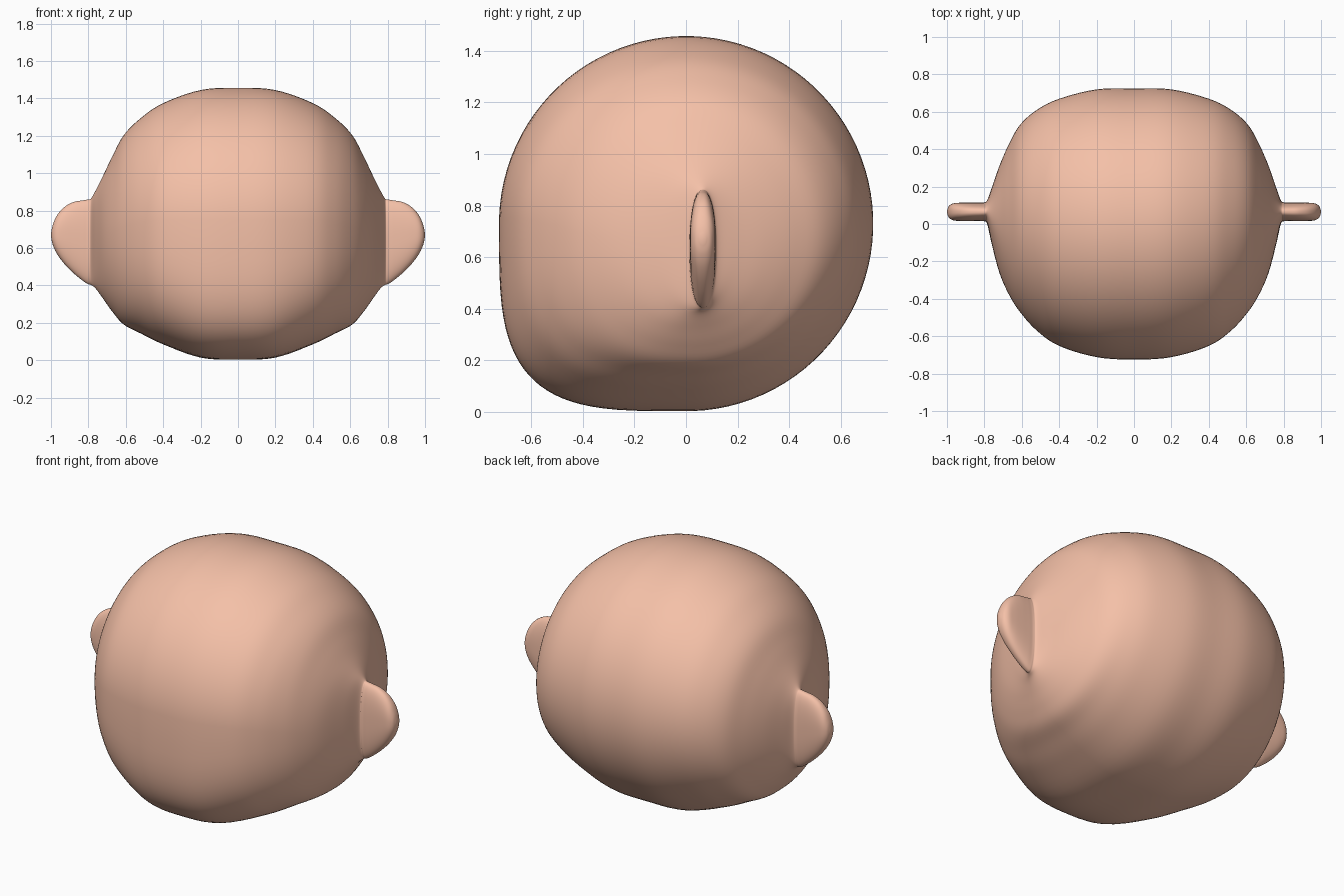
import bpy, bmesh
from math import sin, cos, pi, radians

if "Cube" in bpy.data.objects:
    bpy.data.objects.remove(bpy.data.objects["Cube"])

skin = bpy.data.materials.new("skin")
skin.diffuse_color = (0.91, 0.53, 0.39, 1)
skin.use_nodes = True
skin.node_tree.nodes["Principled BSDF"].inputs["Base Color"].default_value = skin.diffuse_color

# Side-to-side stations: x, y front, y back, z top, z bottom, chin squareness, general squareness
HALF = [
    (0.00, -.725, .725, 1.457, .003, 3.6, 2.0),
    (0.20, -.712, .720, 1.445, .014, 3.5, 2.0),
    (0.40, -.652, .670, 1.375, .085, 3.1, 2.0),
    (0.52, -.570, .610, 1.295, .143, 2.8, 2.0),
    (0.61, -.470, .530, 1.205, .190, 2.5, 2.0),
    (0.67, -.375, .425, 1.095, .257, 2.3, 2.0),
    (0.72, -.260, .310, 0.990, .327, 2.1, 2.0),
    (0.76, -.110, .195, 0.910, .382, 2.0, 2.0),
    (0.785, .000, .128, 0.866, .402, 2.1, 2.1),   # ear root
    (0.80, .014, .116, 0.860, .406, 2.3, 2.3),
    (0.83, .015, .115, 0.855, .425, 2.4, 2.4),
    (0.88, .015, .115, 0.846, .466, 2.4, 2.4),
    (0.93, .016, .114, 0.818, .517, 2.4, 2.4),
    (0.967, .020, .110, 0.776, .567, 2.3, 2.3),
    (0.989, .033, .097, 0.728, .613, 2.2, 2.2),
    (0.998, .052, .078, 0.690, .650, 2.0, 2.0),
]
stations = [(-s[0],) + s[1:] for s in reversed(HALF[1:])] + HALF
SEG, SUB = 96, 5


def spline(a, b, c, d, t):
    return tuple(q + .5 * t * (r - p + t * (2 * p - 5 * q + 4 * r - s + t * (3 * (q - r) + s - p)))
                 for p, q, r, s in zip(a, b, c, d))


def power(v, n):
    return (1 if v >= 0 else -1) * abs(v) ** (2 / n)


def slice_points(x, yf, yb, zt, zb, chin, n):
    """Closed yz outline whose lower front quarter is squarer (the jaw)."""
    cy, cz, ry, rz = (yf + yb) / 2, (zt + zb) / 2, (yb - yf) / 2, (zt - zb) / 2
    pts = []
    for i in range(SEG):
        a = 2 * pi * (i + .5) / SEG
        c, s = cos(a), sin(a)
        e = chin if c < 0 and s < 0 else n
        pts.append((x, cy + ry * power(c, e), cz + rz * power(s, e)))
    return pts


# Head and ears as one continuous skin, lofted from ear to ear
rows = []
last = len(stations) - 1
for k in range(last):
    a, b, c, d = (stations[min(max(k + j, 0), last)] for j in (-1, 0, 1, 2))
    rows += [spline(a, b, c, d, j / SUB) for j in range(SUB)]
rows.append(stations[-1])

bm = bmesh.new()
rings = [[bm.verts.new(p) for p in slice_points(*r)] for r in rows]
for r0, r1 in zip(rings, rings[1:]):
    for i in range(SEG):
        j = (i + 1) % SEG
        bm.faces.new((r0[i], r0[j], r1[j], r1[i]))
# Ear tips
for ring, x in ((rings[0], -1), (rings[-1], 1)):
    tip = bm.verts.new((x, .065, .67))
    for i in range(SEG):
        bm.faces.new((ring[i], ring[(i + 1) % SEG], tip))
bmesh.ops.recalc_face_normals(bm, faces=bm.faces)
mesh = bpy.data.meshes.new("head_with_ears")
bm.to_mesh(mesh)
bm.free()
head = bpy.data.objects.new("head_with_ears", mesh)
bpy.context.collection.objects.link(head)
mesh.materials.append(skin)
bpy.context.view_layer.objects.active = head
head.select_set(True)
bpy.ops.object.shade_smooth_by_angle(angle=radians(60))
